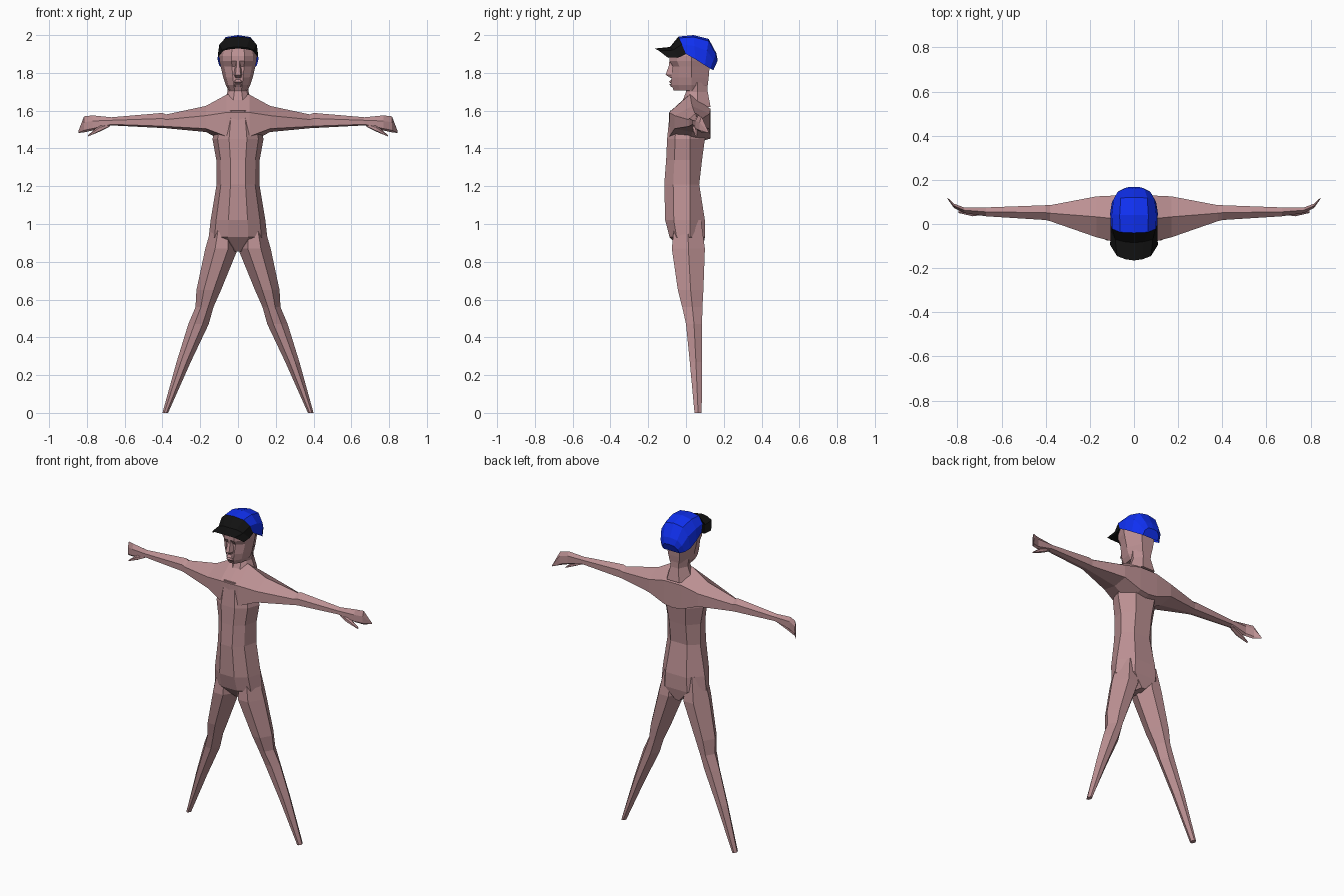
import bpy, bmesh

if "Cube" in bpy.data.objects:
    bpy.data.objects.remove(bpy.data.objects["Cube"])


def material(name, rgb):
    m = bpy.data.materials.new(name)
    m.diffuse_color = (*rgb, 1)
    m.use_nodes = True
    m.node_tree.nodes["Principled BSDF"].inputs["Base Color"].default_value = m.diffuse_color
    return m


SKIN = material("skin", (0.5, 0.28, 0.29))
BLUE = material("blue_cloth", (0.005, 0.03, 0.9))
BLACK = material("black_cloth", (0.006, 0.006, 0.006))


def loft(name, rings, mat, closed=True, caps=(True, True), mirror=False):
    """Skin a list of equally long point rings into one faceted mesh."""
    bm = bmesh.new()
    vs = [[bm.verts.new(p) for p in r] for r in rings]
    n = len(rings[0])
    for a, b in zip(vs, vs[1:]):
        for i in range(n if closed else n - 1):
            j = (i + 1) % n
            bm.faces.new((a[i], a[j], b[j], b[i]))
    for ring, on in ((vs[0], caps[0]), (vs[-1], caps[1])):
        if on:
            bm.faces.new(ring)
    bmesh.ops.recalc_face_normals(bm, faces=bm.faces)
    me = bpy.data.meshes.new(name)
    bm.to_mesh(me)
    bm.free()
    me.materials.append(mat)
    ob = bpy.data.objects.new(name, me)
    bpy.context.collection.objects.link(ob)
    if mirror:
        md = ob.modifiers.new("mirror", 'MIRROR')
        md.use_axis[0] = True
    return ob


def oct_ring(z, w, f, b, m=0.02):
    """Eight-sided horizontal section: half width, front y, back y."""
    half = [(.35 * w, f), (.8 * w, f + .35 * (m - f)), (w, m), (.5 * w, b)]
    return [(x, y, z) for x, y in half] + [(-x, y, z) for x, y in half[::-1]]


def leg_ring(z, xi, xo, f, b):
    """Six-sided horizontal section between inner and outer x."""
    c, h, m = (xi + xo) / 2, (xo - xi) / 2, (f + b) / 2
    return [(c - .4 * h, f, z), (c + .4 * h, f, z), (c + h, m, z),
            (c + .4 * h, b, z), (c - .4 * h, b, z), (c - h, m, z)]


def arm_ring(x, zt, zb, f, b):
    """Six-sided section across the arm, ridge at top and bottom."""
    h, m = zt - zb, (f + b) / 2
    return [(x, m, zt), (x, f, zb + .63 * h), (x, f, zb + .13 * h),
            (x, m, zb), (x, b, zb + .12 * h), (x, b, zb + .7 * h)]


# Torso
loft("torso", [oct_ring(*r) for r in [
    (1.60, .10, -.085, .12), (1.45, .135, -.10, .10), (1.34, .115, -.105, .085),
    (1.21, .113, -.115, .07), (1.02, .145, -.11, .10), (.93, .155, -.087, .10),
    (.855, .025, -.02, .085)]], SKIN)

# Legs
loft("legs", [leg_ring(*r) for r in [
    (1.02, .02, .13, -.06, .08), (.87, .0, .173, -.075, .10), (.65, .09, .22, -.043, .092),
    (.56, .13, .225, -.02, .087), (.47, .155, .263, 0, .085), (.27, .25, .325, .02, .085),
    (0, .37, .40, .045, .083)]], SKIN, mirror=True)

# Shoulders, arms and flat hands bent backwards
loft("arms", [arm_ring(*r) for r in [
    (0, 1.69, 1.42, -.09, .13), (.06, 1.685, 1.43, -.088, .13), (.17, 1.625, 1.487, -.06, .125),
    (.38, 1.58, 1.507, .013, .085), (.40, 1.588, 1.508, .018, .085),
    (.67, 1.565, 1.522, .035, .075), (.77, 1.575, 1.495, .05, .075),
    (.815, 1.57, 1.485, .072, .092), (.845, 1.492, 1.482, .115, .12)]],
    SKIN, caps=(False, True), mirror=True)
loft("thumbs", [arm_ring(*r) for r in [
    (.68, 1.535, 1.515, .042, .066), (.73, 1.525, 1.49, .035, .062),
    (.795, 1.470, 1.463, .05, .06)]], SKIN, mirror=True)

# Neck and head
loft("neck", [oct_ring(*r, m=.06) for r in [
    (1.62, .085, -.03, .13), (1.70, .055, 0, .115), (1.75, .06, 0, .115)]], SKIN)
loft("head", [oct_ring(*r, m=.03) for r in [
    (1.708, .05, -.065, .10), (1.735, .065, -.078, .115), (1.775, .078, -.078, .12),
    (1.835, .092, -.07, .125), (1.862, .098, -.088, .13), (1.89, .10, -.087, .138),
    (1.93, .09, -.07, .13), (1.965, .06, -.03, .10)]], SKIN)

# Nose and lips
loft("nose", [[(-w, -.065, z), (-.5 * w, y, z), (.5 * w, y, z), (w, -.065, z)] for w, y, z in [
    (.014, -.088, 1.865), (.016, -.09, 1.84), (.026, -.108, 1.79), (.022, -.082, 1.773)]], SKIN)
loft("lips", [[(-w, -.05, z), (-.4 * w, y, z), (.4 * w, y, z), (w, -.05, z)] for w, y, z in [
    (.03, -.078, 1.765), (.042, -.09, 1.752), (.04, -.079, 1.745),
    (.042, -.088, 1.739), (.03, -.078, 1.725)]], SKIN)


def mirror_arch(half):
    """Complete an arch given from its outer end to the centre."""
    return half + [(-x, y, z) for x, y, z in half[-2::-1]]


def cap_arch(w, ye, ze, yt, zt):
    return mirror_arch([(w * s, ye + (yt - ye) * t, ze + (zt - ze) * t)
                        for s, t in [(1, 0), (.93, .55), (.6, .92), (0, 1)]])


# Cap crown
front = (.106, 0, 1.90, -.04, 1.992)
loft("cap_crown", [cap_arch(*r) for r in [
    front, (.108, .05, 1.872, .04, 2.0), (.10, .10, 1.84, .12, 1.98),
    (.08, .128, 1.823, .16, 1.905), (.055, .145, 1.815, .168, 1.865)]],
    BLUE, closed=False, caps=(False, True))

# Black front panel running into the curved brim
loft("cap_brim", [
    cap_arch(*front),
    mirror_arch([(.106, -.035, 1.883), (.085, -.07, 1.92), (.045, -.08, 1.935), (0, -.085, 1.937)]),
    mirror_arch([(.108, -.095, 1.88), (.077, -.145, 1.918), (.038, -.16, 1.926), (0, -.165, 1.929)])],
    BLACK, closed=False, caps=(False, False))
